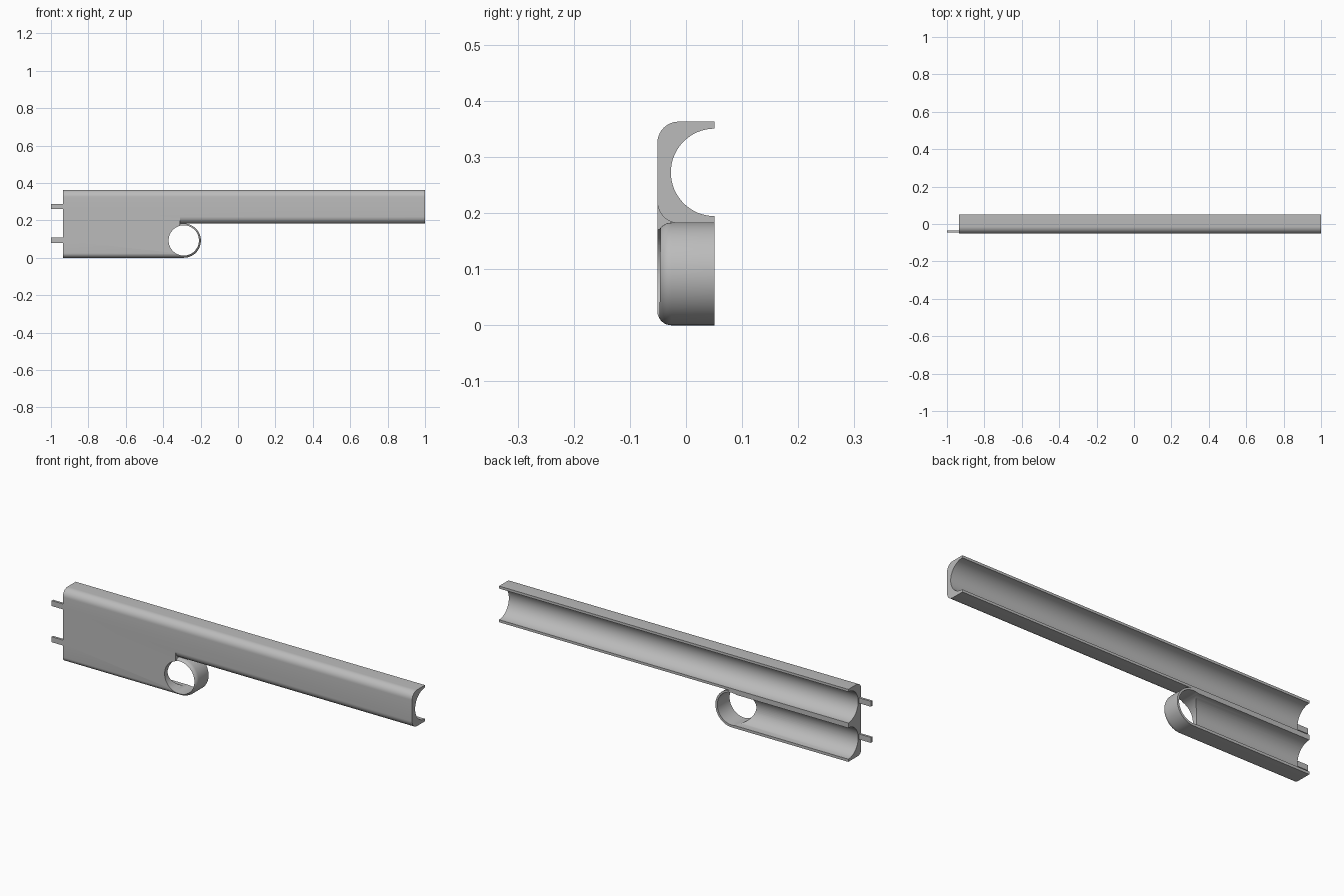
import bpy, bmesh
from math import sin, cos, pi

if "Cube" in bpy.data.objects:
    bpy.data.objects.remove(bpy.data.objects["Cube"])

LEFT, RIGHT = -0.935, 1.0        # ends of the main body
FRONT, BACK = -0.051, 0.051
HOLE_X, LOW_Z, LOW_R = -0.29, 0.0915, 0.0915
BAR_Z, BAR_H = 0.2725, 0.0905    # centre and half height of the upper bar

grey = bpy.data.materials.new("plain grey")
grey.use_nodes = True
grey.diffuse_color = (0.5, 0.5, 0.5, 1)
grey.node_tree.nodes["Principled BSDF"].inputs["Base Color"].default_value = (0.5, 0.5, 0.5, 1)


def loft(name, rings):
    """Closed solid skinned through matching rings of points."""
    bm = bmesh.new()
    loops = [[bm.verts.new(p) for p in ring] for ring in rings]
    n = len(loops[0])
    for a, b in zip(loops, loops[1:]):
        for i in range(n):
            j = (i + 1) % n
            bm.faces.new((a[i], a[j], b[j], b[i]))
    bm.faces.new(loops[0])
    bm.faces.new(loops[-1])
    bmesh.ops.recalc_face_normals(bm, faces=bm.faces)
    mesh = bpy.data.meshes.new(name)
    bm.to_mesh(mesh)
    bm.free()
    mesh.materials.append(grey)
    ob = bpy.data.objects.new(name, mesh)
    bpy.context.collection.objects.link(ob)
    return ob


def box(name, x0, x1, y0, y1, z0, z1):
    return loft(name, [[(x, y0, z0), (x, y1, z0), (x, y1, z1), (x, y0, z1)] for x in (x0, x1)])


def cylinder(name, axis, start, end, u, v, r, n=64):
    ring = [(u + r * cos(2 * pi * i / n), v + r * sin(2 * pi * i / n)) for i in range(n)]
    if axis == "x":
        return loft(name, [[(t, a, b) for a, b in ring] for t in (start, end)])
    return loft(name, [[(a, t, b) for a, b in ring] for t in (start, end)])


def combine(target, other, operation):
    bpy.context.view_layer.objects.active = target
    mod = target.modifiers.new(operation.lower(), "BOOLEAN")
    mod.operation, mod.solver, mod.object = operation, "EXACT", other
    bpy.ops.object.modifier_apply(modifier=mod.name)
    bpy.data.objects.remove(other)


# Upper bar: flat back, two rounded front edges
R, STEPS = 0.038, 10
profile = [(BACK, BAR_Z - BAR_H)]
for side in (-1, 1):
    arc = []
    for i in range(STEPS + 1):
        a = i / STEPS * pi / 2
        arc.append((FRONT + R - R * sin(a), BAR_Z + side * (BAR_H - R + R * cos(a))))
    profile += arc if side < 0 else arc[::-1]
profile.append((BACK, BAR_Z + BAR_H))
body = loft("main_body", [[(x, y, z) for y, z in profile] for x in (LEFT, RIGHT)])

# Lower block: round right end, rounded front edge
r = 0.025
levels = [(BACK, 0.0)]
for i in range(9):
    a = i / 8 * pi / 2
    levels.append((FRONT + r * (1 - sin(a)), r * (1 - cos(a))))
rings = []
for y, inset in levels:
    rad = LOW_R - inset
    ring = [(LEFT, y, LOW_Z - rad)]
    ring += [(HOLE_X + rad * cos(t), y, LOW_Z + rad * sin(t))
             for t in (pi * (i / 32 - 0.5) for i in range(33))]
    rings.append(ring + [(LEFT, y, LOW_Z + rad)])
combine(body, loft("lower_block", rings), "UNION")

# Flush front plate joining the bar and block
combine(body, box("front_web", LEFT, -0.31, FRONT, 0.0, LOW_Z, BAR_Z), "UNION")

# Half round channels in the back, and the through hole
combine(body, cylinder("upper_channel", "x", -1.2, 1.2, BACK, BAR_Z, 0.078), "DIFFERENCE")
combine(body, cylinder("lower_channel", "x", -1.2, HOLE_X, BACK, LOW_Z, 0.078), "DIFFERENCE")
combine(body, cylinder("finger_hole", "y", -0.2, 0.2, HOLE_X, LOW_Z + 0.001, 0.081), "DIFFERENCE")

# Two small tabs on the right end of the model
tabs = [box(name, -1.0, LEFT + 0.01, -0.046, -0.034, z, z + 0.027)
        for name, z in (("lower_tab", 0.08), ("upper_tab", 0.261))]

bpy.ops.object.select_all(action="DESELECT")
body.select_set(True)
bpy.context.view_layer.objects.active = body
bpy.ops.object.shade_smooth_by_angle(angle=pi / 6)
